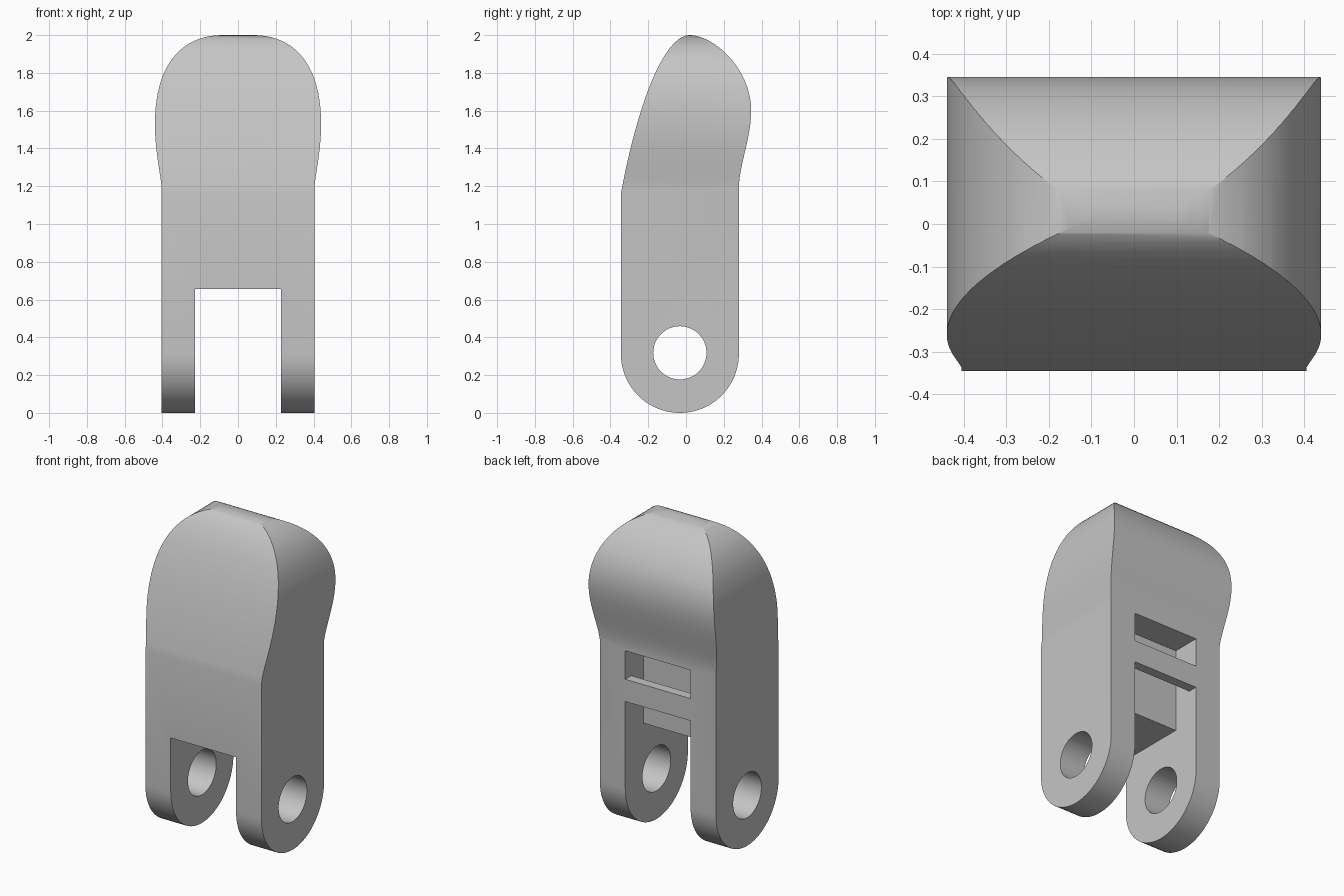
import bpy, bmesh, math
from mathutils import Vector
from mathutils.geometry import interpolate_bezier

default = bpy.data.objects.get("Cube")
if default:
    bpy.data.objects.remove(default, do_unlink=True)

grey = bpy.data.materials.new("plain grey")
grey.use_nodes = True
COLOUR = (0.56, 0.56, 0.56, 1)
grey.diffuse_color = COLOUR
grey.node_tree.nodes["Principled BSDF"].inputs["Base Color"].default_value = COLOUR


def curve(a, ha, hb, b, steps=20):
    """Points along a bezier, without the last one."""
    pts = interpolate_bezier(*[Vector((*p, 0)) for p in (a, ha, hb, b)], steps + 1)
    return [(p.x, p.y) for p in pts[:-1]]


def arc(cy, cz, radius, start, end, steps):
    angles = [start + (end - start) * i / steps for i in range(steps)]
    return [(cy + radius * math.cos(a), cz + radius * math.sin(a)) for a in angles]


def extrude(name, profile, axis, half):
    """Prism from an outline of (x, z) along y, or of (y, z) along x."""
    bm = bmesh.new()
    place = (lambda p: (p[0], -half, p[1])) if axis == "y" else (lambda p: (-half, p[0], p[1]))
    face = bm.faces.new([bm.verts.new(place(p)) for p in profile])
    moved = bmesh.ops.extrude_face_region(bm, geom=[face])["geom"]
    shift = (0, 2 * half, 0) if axis == "y" else (2 * half, 0, 0)
    bmesh.ops.translate(bm, vec=shift, verts=[g for g in moved if isinstance(g, bmesh.types.BMVert)])
    bmesh.ops.recalc_face_normals(bm, faces=bm.faces)
    mesh = bpy.data.meshes.new(name)
    bm.to_mesh(mesh)
    bm.free()
    mesh.materials.append(grey)
    obj = bpy.data.objects.new(name, mesh)
    bpy.context.collection.objects.link(obj)
    return obj


def box(name, half_x, y0, y1, z0, z1):
    return extrude(name, [(y0, z0), (y1, z0), (y1, z1), (y0, z1)], "x", half_x)


def combine(target, tool, operation):
    tool.hide_render = True
    mod = target.modifiers.new(operation, "BOOLEAN")
    mod.operation, mod.solver, mod.object = operation, "EXACT", tool
    bpy.context.view_layer.objects.active = target
    bpy.ops.object.modifier_apply(modifier=mod.name)
    bpy.data.objects.remove(tool, do_unlink=True)


FRONT, BACK, TOP = -0.345, 0.28, 2.0
MID, ROUND = (FRONT + BACK) / 2, (BACK - FRONT) / 2
SLOT = 0.228

# Side outline: rounded foot, straight shank, swollen head
side = arc(MID, ROUND, ROUND, math.pi, 2 * math.pi, 40) + [(BACK, ROUND)]
side += curve((BACK, 1.2), (0.285, 1.32), (0.345, 1.46), (0.345, 1.6))
side += curve((0.345, 1.6), (0.345, 1.83), (0.14, TOP), (0.02, TOP))
side += curve((0.02, TOP), (-0.12, TOP), (-0.26, 1.62), (FRONT, 1.16))
side.append((FRONT, 1.16))
body = extrude("body", side, "x", 0.6)

# Front outline, mirrored left to right
half = [(0.405, -0.1)]
half += curve((0.405, 1.2), (0.415, 1.29), (0.44, 1.4), (0.44, 1.53))
half += curve((0.44, 1.53), (0.44, 1.83), (0.31, TOP), (0.08, TOP)) + [(0.08, TOP)]
outline = half + [(-x, z) for x, z in reversed(half)]
combine(body, extrude("front_outline", outline, "y", 0.6), "INTERSECT")

# Fork slot, rear pocket and pin hole
combine(body, box("fork_cutter", SLOT, -0.6, 0.6, -0.2, 0.655), "DIFFERENCE")
combine(body, box("pocket_cutter", SLOT, 0.10, 0.6, 0.5, 1.18), "DIFFERENCE")
hole = arc(MID, 0.318, 0.141, 0, 2 * math.pi, 48)
combine(body, extrude("pin_hole_cutter", hole, "x", 0.7), "DIFFERENCE")

# Strap bar across the rear pocket
bar = box("strap_bar", SLOT, 0.22, BACK, 0.86, 1.0)
combine(body, bar, "UNION")

bpy.ops.object.select_all(action="DESELECT")
body.select_set(True)
bpy.context.view_layer.objects.active = body
bpy.ops.object.shade_smooth_by_angle(angle=math.radians(25))
